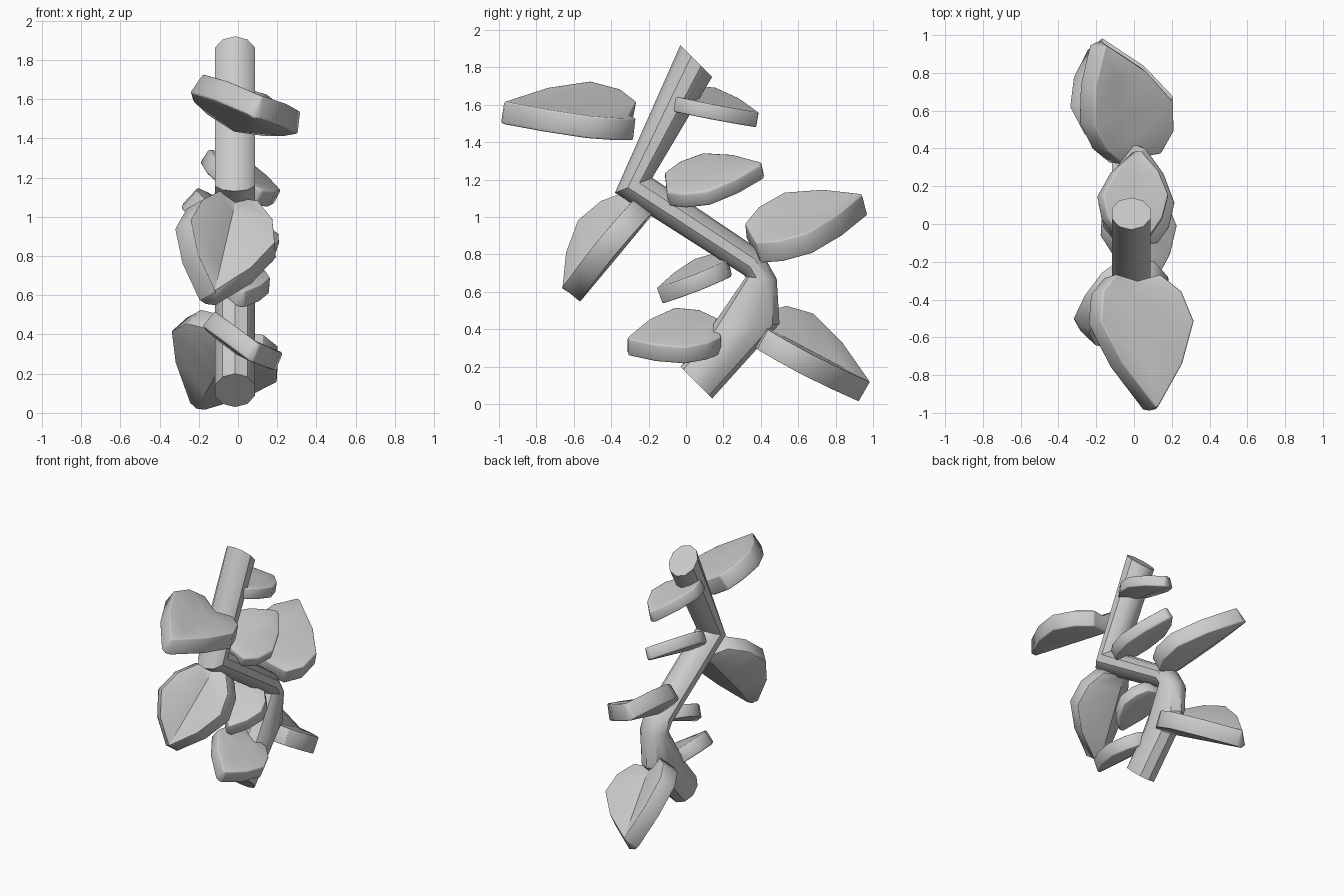
import bpy, bmesh, math
from mathutils import Vector

if "Cube" in bpy.data.objects:
    bpy.data.objects.remove(bpy.data.objects["Cube"])


def finish(name, bm, thickness=0, bevel=0):
    bmesh.ops.recalc_face_normals(bm, faces=bm.faces)
    mesh = bpy.data.meshes.new(name)
    bm.to_mesh(mesh)
    bm.free()
    ob = bpy.data.objects.new(name, mesh)
    bpy.context.collection.objects.link(ob)
    if thickness:
        m = ob.modifiers.new("thickness", "SOLIDIFY")
        m.thickness, m.offset, m.use_even_offset = thickness, 0, True
    if bevel:
        m = ob.modifiers.new("soft_edge", "BEVEL")
        m.width, m.segments, m.limit_method = bevel, 2, "ANGLE"
        m.angle_limit = math.radians(50)
    bpy.ops.object.select_all(action="DESELECT")
    ob.select_set(True)
    bpy.context.view_layer.objects.active = ob
    bpy.ops.object.shade_smooth_by_angle(angle=math.radians(35))
    return ob


# Zigzag stem: each ring is given by its two (y, z) edge points in side view
rings = [((0.14, 0.03), (-0.03, 0.20)), ((0.50, 0.43), (0.10, 0.36)),
         ((0.485, 0.67), (0.32, 0.68)), ((0.40, 0.82), (0.31, 0.69)),
         ((-0.18, 1.21), (-0.38, 1.13)), ((0.14, 1.75), (-0.03, 1.92))]
N = 10
bm = bmesh.new()
loops = []
for (ay, az), (by, bz) in rings:
    c = Vector((-0.015, (ay + by) / 2, (az + bz) / 2))
    h = Vector((0, (ay - by) / 2, (az - bz) / 2))
    loops.append([bm.verts.new(c + h * math.cos(2 * math.pi * i / N)
                               + Vector((0.108 * math.sin(2 * math.pi * i / N), 0, 0)))
                  for i in range(N)])
for p, q in zip(loops, loops[1:]):
    for i in range(N):
        bm.faces.new((p[i], p[(i + 1) % N], q[(i + 1) % N], q[i]))
bm.faces.new(loops[0])
bm.faces.new(loops[-1])
finish("stem", bm)

# Leaf outline: position along the leaf, relative half width
OUTLINE = [(0, 0.5), (0.17, 0.85), (0.42, 1), (0.72, 0.66), (1, 0.08)]


def leaf(name, base, tip, left, right, thickness):
    base, tip, left, right = map(Vector, (base, tip, left, right))
    mid = base.lerp(tip, 0.42)
    bm = bmesh.new()
    rows = []
    for t, s in OUTLINE:
        p = base.lerp(tip, t)
        rows.append([bm.verts.new(p + (left - mid) * s), bm.verts.new(p),
                     bm.verts.new(p + (right - mid) * s)])
    for a, b in zip(rows, rows[1:]):
        for i in (0, 1):
            bm.faces.new((a[i], a[i + 1], b[i + 1], b[i]))
    finish(name, bm, thickness, 0.02)


# Leaves: base, tip, left edge, right edge, thickness
leaf("top_front_leaf", (0, -0.31, 1.49), (0.1, -0.98, 1.56), (-0.21, -0.52, 1.68), (0.31, -0.52, 1.48), 0.12)
leaf("top_back_leaf", (0, -0.08, 1.61), (0.02, 0.38, 1.52), (-0.18, 0.15, 1.66), (0.18, 0.15, 1.56), 0.08)
leaf("middle_back_leaf", (0.02, -0.1, 1.14), (0.03, 0.41, 1.25), (-0.17, 0.1, 1.31), (0.2, 0.12, 1.1), 0.09)
leaf("large_back_leaf", (-0.01, 0.36, 0.85), (-0.18, 0.95, 1.07), (-0.25, 0.53, 1.09), (0.19, 0.66, 0.86), 0.12)
leaf("low_back_leaf", (-0.02, 0.4, 0.36), (-0.19, 0.95, 0.07), (-0.3, 0.65, 0.45), (0.2, 0.65, 0.21), 0.12)
leaf("low_front_leaf", (0, 0.18, 0.35), (0.08, -0.31, 0.31), (-0.15, -0.06, 0.48), (0.21, -0.01, 0.26), 0.10)
leaf("small_front_leaf", (0, 0.23, 0.73), (0.02, -0.14, 0.58), (-0.15, 0.06, 0.74), (0.16, 0.06, 0.65), 0.09)
leaf("large_front_leaf", (-0.03, -0.22, 1.06), (-0.14, -0.61, 0.59), (-0.28, -0.54, 0.96), (0.19, -0.43, 0.83), 0.12)
